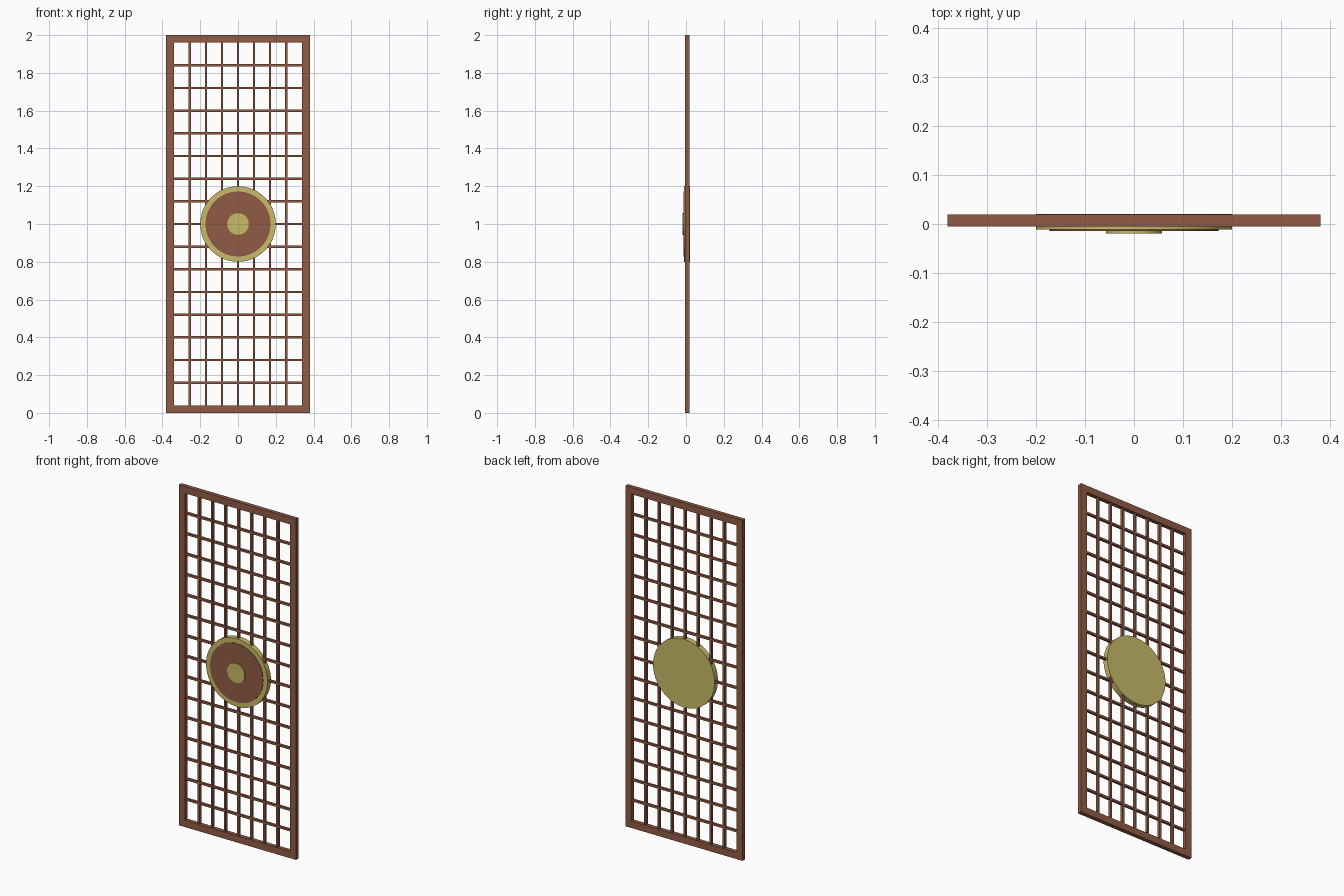
import bpy, math

if "Cube" in bpy.data.objects:
    bpy.data.objects.remove(bpy.data.objects["Cube"])

def material(name, rgb):
    m = bpy.data.materials.new(name)
    m.diffuse_color = (*rgb, 1)
    m.use_nodes = True
    m.node_tree.nodes["Principled BSDF"].inputs["Base Color"].default_value = m.diffuse_color
    return m

wood = material("brown wood", (0.28, 0.105, 0.06))
gold = material("pale gold", (0.58, 0.49, 0.14))

W, H, B = 0.38, 2.0, 0.04      # half width, height, border width
FRONT, BACK = -0.005, 0.019    # frame depth range

def box(name, x0, x1, y0, y1, z0, z1, mat):
    bpy.ops.mesh.primitive_cube_add(size=1, location=((x0+x1)/2, (y0+y1)/2, (z0+z1)/2))
    o = bpy.context.object
    o.name = name
    o.scale = (x1-x0, y1-y0, z1-z0)
    bpy.ops.object.transform_apply(location=False, rotation=False, scale=True)
    o.data.materials.append(mat)
    return o

def disc(name, r, y0, y1, mat):
    bpy.ops.mesh.primitive_cylinder_add(vertices=64, radius=r, depth=y1-y0,
        location=(0, (y0+y1)/2, H/2), rotation=(math.pi/2, 0, 0))
    o = bpy.context.object
    o.name = name
    o.data.materials.append(mat)
    bpy.ops.object.shade_smooth_by_angle(angle=math.radians(30))

# outer frame
box("left_stile", -W, -W+B, FRONT, BACK, 0, H, wood)
box("right_stile", W-B, W, FRONT, BACK, 0, H, wood)
box("bottom_rail", -W+B, W-B, FRONT, BACK, 0, B, wood)
box("top_rail", -W+B, W-B, FRONT, BACK, H-B, H, wood)

# lattice: 8 x 16 openings
t = 0.006
for i in range(1, 8):
    x = -W + B + i * (2*W - 2*B) / 8
    box(f"vertical_bar_{i}", x-t, x+t, -0.001, 0.015, B, H-B, wood)
for i in range(1, 16):
    z = B + i * (H - 2*B) / 16
    box(f"horizontal_bar_{i}", -W+B, W-B, 0.0, 0.014, z-t, z+t, wood)

# round medallion, stepped towards the front
disc("medallion_base", 0.20, -0.011, 0.020, gold)
disc("medallion_ring", 0.172, -0.014, -0.010, wood)
disc("medallion_boss", 0.057, -0.019, -0.012, gold)
